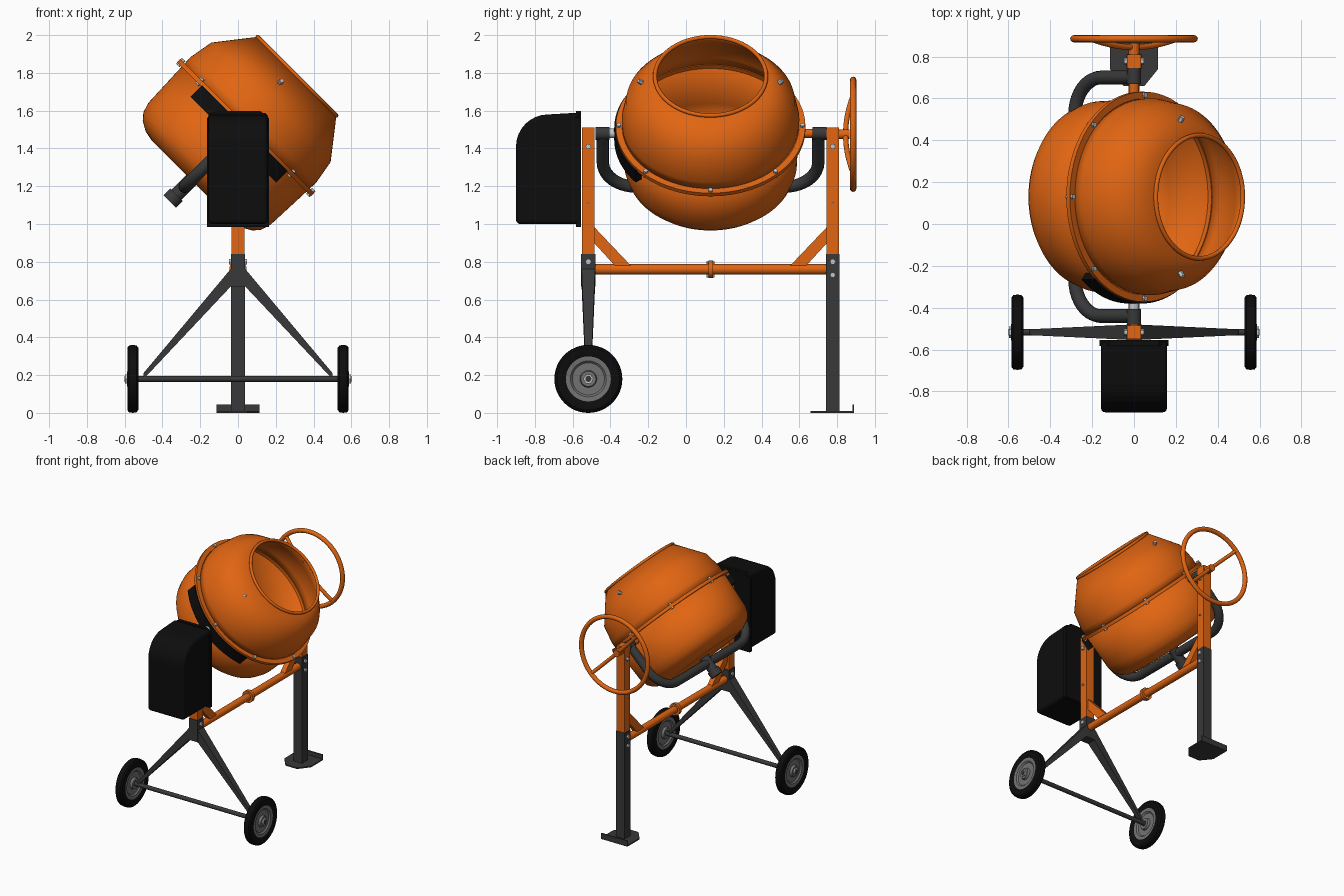
import bpy
import bmesh
from math import pi, sin, cos, radians
from mathutils import Matrix, Vector

if "Cube" in bpy.data.objects:
    bpy.data.objects.remove(bpy.data.objects["Cube"])


def material(name, r, g, b):
    m = bpy.data.materials.new(name)
    m.use_nodes = True
    m.diffuse_color = (r, g, b, 1)
    m.node_tree.nodes["Principled BSDF"].inputs["Base Color"].default_value = (r, g, b, 1)
    return m


ORANGE = material("orange paint", 0.75, 0.13, 0.006)
DARK = material("dark grey steel", 0.04, 0.04, 0.042)
BLACK = material("black plastic", 0.004, 0.004, 0.004)
GREY = material("grey rim", 0.17, 0.17, 0.17)
SILVER = material("silver bolts", 0.55, 0.57, 0.6)


def finish(name, bm, mat, matrix=Matrix(), smooth=False):
    bmesh.ops.recalc_face_normals(bm, faces=bm.faces)
    mesh = bpy.data.meshes.new(name)
    bm.to_mesh(mesh)
    bm.free()
    mesh.materials.append(mat)
    if smooth:
        mesh.shade_smooth()
        mesh.set_sharp_from_angle(angle=radians(35))
    ob = bpy.data.objects.new(name, mesh)
    ob.matrix_world = matrix
    bpy.context.collection.objects.link(ob)
    return ob


def bevel(ob, width, segments=2):
    mod = ob.modifiers.new("bevel", 'BEVEL')
    mod.width, mod.segments = width, segments
    return ob


def box(name, lo, hi, mat):
    bm = bmesh.new()
    bmesh.ops.create_cube(bm, size=1)
    lo, hi = Vector(lo), Vector(hi)
    for v in bm.verts:
        v.co = (lo + hi) / 2 + v.co * (hi - lo)
    return finish(name, bm, mat)


def prism(name, outline, axis, lo, hi, mat):
    """Extrude a flat outline along x or z."""
    bm = bmesh.new()
    at = lambda p: (lo, *p) if axis == 'x' else (*p, lo)
    face = bm.faces.new([bm.verts.new(at(p)) for p in outline])
    new = bmesh.ops.extrude_face_region(bm, geom=[face])["geom"]
    step = Vector((hi - lo, 0, 0)) if axis == 'x' else Vector((0, 0, hi - lo))
    bmesh.ops.translate(bm, vec=step, verts=[v for v in new if isinstance(v, bmesh.types.BMVert)])
    return finish(name, bm, mat)


def lathe(name, profile, mat, matrix=Matrix(), seg=64, start=0, sweep=2 * pi, closed=False):
    """Spin (radius, height) points about local z."""
    bm = bmesh.new()
    verts = [bm.verts.new((r * cos(start), r * sin(start), h)) for r, h in profile]
    pairs = list(zip(verts, verts[1:])) + ([(verts[-1], verts[0])] if closed else [])
    edges = [bm.edges.new(p) for p in pairs]
    full = sweep > 6.2
    if closed and not full:
        bm.faces.new(verts)
        bmesh.ops.spin(bm, geom=bm.faces[:], axis=(0, 0, 1), cent=(0, 0, 0), angle=sweep, steps=seg)
    else:
        bmesh.ops.spin(bm, geom=verts + edges, axis=(0, 0, 1), cent=(0, 0, 0), angle=sweep, steps=seg)
    bmesh.ops.remove_doubles(bm, verts=bm.verts, dist=0.0001)
    return finish(name, bm, mat, matrix, True)


def rod(name, a, b, r, mat, seg=24, matrix=Matrix()):
    a, b = Vector(a), Vector(b)
    turn = (b - a).to_track_quat('Z', 'Y').to_matrix().to_4x4()
    h = (b - a).length
    return lathe(name, [(0, 0), (r, 0), (r, h), (0, h)], mat, matrix @ Matrix.Translation(a) @ turn, seg)


def ring(name, radius, thick, mat, matrix, seg=64):
    pts = [(radius + thick * cos(a), thick * sin(a)) for a in [i * pi / 6 for i in range(12)]]
    return lathe(name, pts, mat, matrix, seg, closed=True)


def tube(name, points, r, mat, matrix):
    curve = bpy.data.curves.new(name, 'CURVE')
    curve.dimensions = '3D'
    curve.bevel_depth, curve.bevel_resolution, curve.use_fill_caps = r, 4, True
    spline = curve.splines.new('POLY')
    spline.points.add(len(points) - 1)
    for p, co in zip(spline.points, points):
        p.co = (*co, 1)
    temp = bpy.data.objects.new(name, curve)
    bm = bmesh.new()
    bm.from_mesh(temp.to_mesh())
    bpy.data.objects.remove(temp)
    return finish(name, bm, mat, matrix, True)


MID = 0.13       # drum centre along y
FRONT, BACK = -0.517, 0.777
TILT = Matrix.Rotation(radians(45), 4, 'Y')
drum = Matrix.Translation((0.04, MID, 1.51)) @ TILT
pivot = Matrix.Translation((0, MID, 1.48)) @ TILT

# Tilted drum: lower bowl, upper cone, seam flange and rolled mouth
lower = [(0, -0.4), (0.3, -0.4), (0.36, -0.388), (0.41, -0.36), (0.44, -0.325), (0.457, -0.27), (0.468, 0)]
upper = [(0.468, 0), (0.47, 0.06), (0.447, 0.19), (0.295, 0.385)]
for name, profile in (("drum_bowl", lower), ("drum_cone", upper)):
    shell = lathe(name, profile, ORANGE, drum, 96)
    mod = shell.modifiers.new("wall", 'SOLIDIFY')
    mod.thickness, mod.offset = 0.008, -1
lathe("drum_flange", [(0.455, -0.012), (0.502, -0.012), (0.502, 0.012), (0.455, 0.012)], ORANGE, drum, 96, closed=True)
ring("mouth_rim", 0.294, 0.011, ORANGE, drum @ Matrix.Translation((0, 0, 0.385)))
for i in range(8):
    a = i * pi / 4
    p = Vector((0.486 * cos(a), 0.486 * sin(a), -0.022))
    rod("flange_bolt", p, p + Vector((0, 0, 0.046)), 0.013, SILVER, 6, drum)
for s in (-1, 1):
    rod("cone_bolt", (-0.04, s * 0.355, 0.29), (-0.04, s * 0.382, 0.312), 0.013, SILVER, 6, drum)

# Curved gear guard below the flange on the front side
lathe("gear_guard", [(0.47, -0.09), (0.51, -0.09), (0.51, -0.004), (0.47, -0.004)], BLACK, drum, 24,
      -pi / 2 - radians(39), radians(78), True)

# U-shaped yoke carrying the drum
half, depth, bend = 0.57, 0.4, 0.18
arc = [(0, half - bend + bend * cos(a), -depth + bend - bend * sin(a)) for a in [i * pi / 20 for i in range(11)]]
path = [(0, half, 0)] + arc + [(0, -y, z) for _, y, z in reversed(arc)] + [(0, -half, 0)]
tube("yoke", path, 0.033, DARK, pivot)
rod("drum_bearing", (0, 0, -0.345), (0, 0, -0.47), 0.038, DARK, 24, pivot)
rod("bearing_cap", (0, 0, -0.46), (0, 0, -0.51), 0.047, DARK, 24, pivot)
for y0, y1 in ((-0.48, -0.405), (0.67, 0.745)):
    rod("pivot_collar", (0, y0, 1.48), (0, y1, 1.48), 0.034, DARK)
rod("pinion_shaft", (0, -0.41, 1.48), (0, -0.37, 1.48), 0.025, SILVER)
rod("rear_pivot", (0, 0.62, 1.48), (0, 0.68, 1.48), 0.024, ORANGE)

# Upright posts with braces and bolts
for y, inward in ((FRONT, 1), (BACK, -1)):
    box("post", (-0.034, y - 0.033, 0.74), (0.034, y + 0.033, 1.51), ORANGE)
    e = y + inward * 0.03
    prism("brace", [(e, 0.985), (e, 0.9), (e + inward * 0.11, 0.78), (e + inward * 0.195, 0.78)],
          'x', -0.02, 0.02, ORANGE)
    for z, r in ((1.41, 0.015), (1.11, 0.006), (0.8, 0.016)):
        rod("post_bolt", (-0.048, y, z), (0.048, y, z), r, SILVER, 6)
rod("leg_bolt", (-0.048, BACK, 0.73), (0.048, BACK, 0.73), 0.015, SILVER, 6)

# Cross tube with its joint
rod("cross_tube", (0, FRONT, 0.76), (0, BACK, 0.76), 0.027, ORANGE)
rod("tube_joint", (0, MID - 0.012, 0.76), (0, MID + 0.012, 0.76), 0.046, ORANGE)
for z in (0.725, 0.795):
    rod("joint_bolt", (0, MID - 0.022, z), (0, MID + 0.022, z), 0.009, SILVER, 6)

# Rear leg and foot
box("rear_leg", (-0.037, BACK - 0.036, 0), (0.037, BACK + 0.036, 0.84), DARK)
prism("foot", [(-0.115, 0.89), (-0.115, 0.74), (-0.05, 0.66), (0.05, 0.66), (0.115, 0.74), (0.115, 0.89)],
      'z', 0, 0.01, DARK)
box("foot_lip", (-0.115, 0.882, 0), (0.115, 0.89, 0.045), DARK)

# Front bracket, splayed legs, axle and wheels
box("front_bracket", (-0.038, FRONT - 0.038, 0.67), (0.038, FRONT + 0.038, 0.84), DARK)
rod("axle", (-0.6, FRONT, 0.18), (0.6, FRONT, 0.18), 0.016, DARK)
tyre = [(0.115, -0.022), (0.13, -0.029), (0.165, -0.029), (0.177, -0.02), (0.18, 0),
        (0.177, 0.02), (0.165, 0.029), (0.13, 0.029), (0.115, 0.022)]
rim = [(0.02, -0.03), (0.04, -0.03), (0.045, -0.012), (0.085, -0.012), (0.095, -0.022), (0.12, -0.024),
       (0.12, 0.024), (0.095, 0.022), (0.085, 0.012), (0.045, 0.012), (0.04, 0.03), (0.02, 0.03)]
for s in (-1, 1):
    leg = box("front_leg", (0.03, -1, -1), (0.5, 1, 1), DARK)
    for v in leg.data.vertices:
        top = v.co.x < 0.1
        v.co.y = FRONT + v.co.y * (0.036 if top else 0.014)
        v.co.z = (0.725 if top else 0.195) + v.co.z * (0.047 if top else 0.016)
    leg.data.transform(Matrix.Diagonal((s, 1, 1, 1)))
    if s < 0:
        leg.data.flip_normals()
    hub = Matrix.Translation((s * 0.557, FRONT, 0.18)) @ Matrix.Rotation(pi / 2, 4, 'Y')
    lathe("tyre", tyre, BLACK, hub, 48, closed=True)
    lathe("wheel_rim", rim, GREY, hub, 48, closed=True)
    rod("axle_nut", (s * 0.575, FRONT, 0.18), (s * 0.597, FRONT, 0.18), 0.027, SILVER, 6)

# Motor housing with rounded top and rim
curve = [(-0.73 - 0.17 * sin(a), 1.41 + 0.17 * cos(a)) for a in [i * pi / 16 for i in range(9)]]
cover = prism("motor_cover", [(-0.56, 1.0), (-0.56, 1.59)] + curve + [(-0.9, 1.0)], 'x', -0.158, 0.158, BLACK)
bevel(cover, 0.022, 3)
edge = [(-0.165, 0.985), (0.165, 0.985), (0.165, 1.56), (0.12, 1.597), (-0.12, 1.597), (-0.165, 1.56)]
back_rim = prism("motor_rim", edge, 'z', 0.555, 0.583, BLACK)
back_rim.matrix_world = Matrix.Rotation(pi / 2, 4, 'X')

# Tilting handwheel with one bowed spoke bar
wheel = Matrix.Translation((0, 0.885, 1.475)) @ Matrix.Rotation(pi / 2, 4, 'X')
ring("handwheel", 0.288, 0.017, ORANGE, wheel)
rod("handwheel_shaft", (0, BACK, 1.475), (0, 0.865, 1.475), 0.026, ORANGE)
d = 0.288 * cos(pi / 4)
bar = [(d * k, 0.885 - 0.04 * (1 - k * k), 1.475 - d * k) for k in [i / 8 - 1 for i in range(17)]]
tube("handwheel_spokes", bar, 0.014, ORANGE, Matrix())
